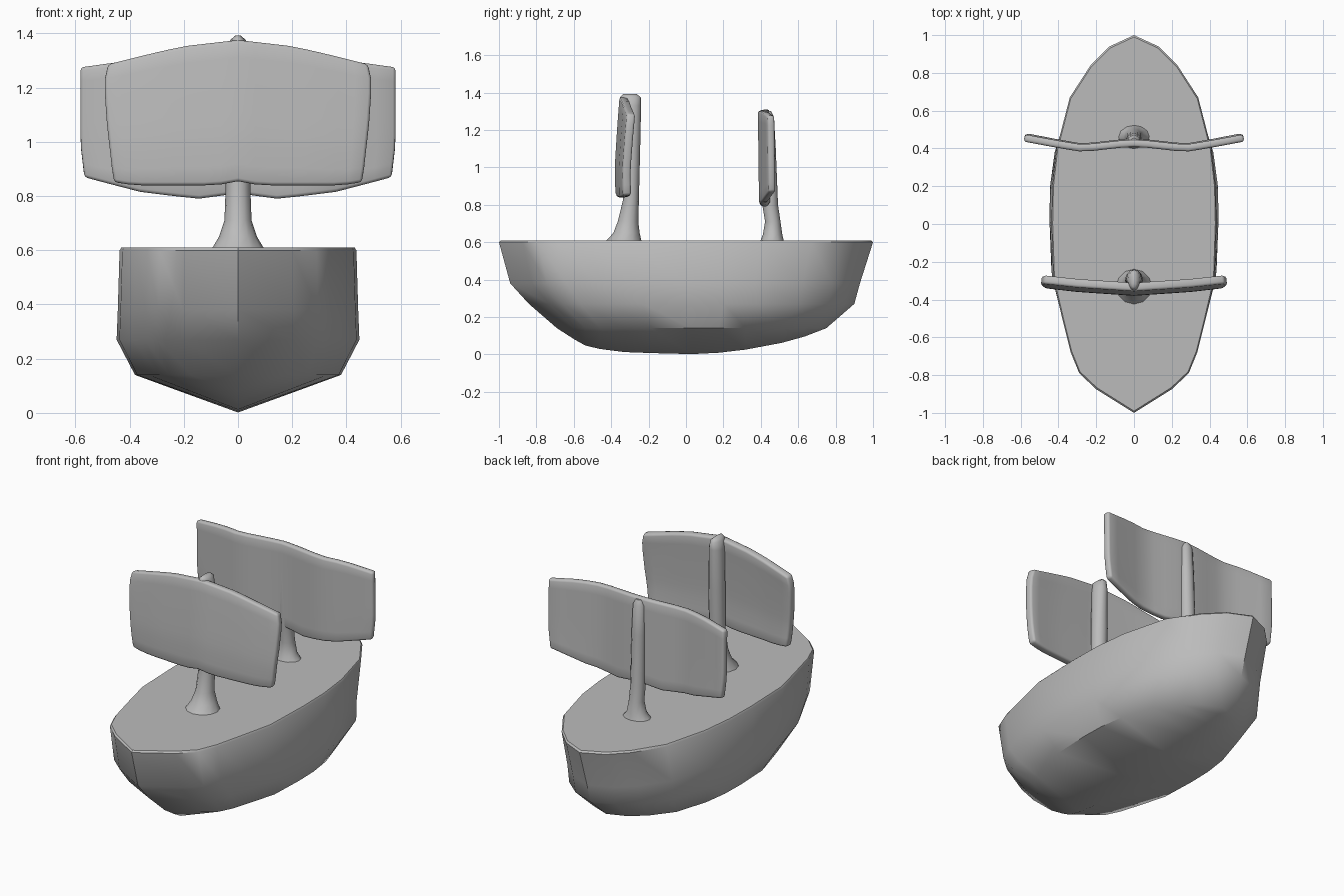
import bpy, bmesh, math

cube = bpy.data.objects.get("Cube")
if cube:
    bpy.data.objects.remove(cube, do_unlink=True)

grey = bpy.data.materials.new("plain grey")
grey.use_nodes = True
grey.diffuse_color = (0.5, 0.5, 0.5, 1)
grey.node_tree.nodes["Principled BSDF"].inputs["Base Color"].default_value = (0.5, 0.5, 0.5, 1)


def interp(points, x):
    """Linear interpolation through sorted (x, value) points."""
    if x <= points[0][0]:
        return points[0][1]
    for (x0, v0), (x1, v1) in zip(points, points[1:]):
        if x <= x1:
            return v0 + (v1 - v0) * (x - x0) / (x1 - x0)
    return points[-1][1]


def finish(name, bm, angle, thickness=0):
    bmesh.ops.recalc_face_normals(bm, faces=bm.faces)
    mesh = bpy.data.meshes.new(name)
    bm.to_mesh(mesh)
    bm.free()
    mesh.materials.append(grey)
    obj = bpy.data.objects.new(name, mesh)
    bpy.context.scene.collection.objects.link(obj)
    bpy.ops.object.select_all(action="DESELECT")
    obj.select_set(True)
    bpy.context.view_layer.objects.active = obj
    if thickness:
        solid = obj.modifiers.new("Thickness", "SOLIDIFY")
        solid.thickness, solid.offset = thickness, 0
        bevel = obj.modifiers.new("Soft rim", "BEVEL")
        bevel.width, bevel.segments = 0.012, 2
        bevel.limit_method, bevel.angle_limit = "ANGLE", math.radians(50)
        for modifier in ("Thickness", "Soft rim"):
            bpy.ops.object.modifier_apply(modifier=modifier)
    bpy.ops.object.shade_smooth_by_angle(angle=math.radians(angle))
    return obj


def bridge(bm, a, b):
    for i in range(len(a)):
        j = (i + 1) % len(a)
        bm.faces.new((a[i], a[j], b[j], b[i]))


# Hull: waterline rings over a V-shaped keel
outline = [(-1, 0), (-0.875, 0.2), (-0.79, 0.29), (-0.68, 0.335), (-0.5, 0.38),
           (-0.3, 0.427), (0, 0.437), (0.2, 0.433), (0.4, 0.41), (0.67, 0.34),
           (0.84, 0.23), (0.94, 0.13), (1, 0)]
keel = [(-0.69, 0.14), (-0.55, 0.05), (-0.4, 0.015), (0, 0), (0.2, 0.01),
        (0.43, 0.04), (0.62, 0.09), (0.75, 0.14)]
# height, bow y, stern y, width factor
waterlines = [(0.61, -0.99, 0.99, 0.985), (0.6, -1, 1, 1), (0.38, -0.94, 0.93, 1.015),
              (0.27, -0.84, 0.9, 1.025), (0.14, -0.69, 0.75, 0.87)]
bm = bmesh.new()
rings = []
for z, bow, stern, wide in waterlines:
    pts = [(w * wide, bow + (y + 1) / 2 * (stern - bow)) for y, w in outline]
    pts += [(-x, y) for x, y in pts[-2:0:-1]]
    rings.append([bm.verts.new((x, y, z)) for x, y in pts])
for a, b in zip(rings, rings[1:]):
    bridge(bm, a, b)
bm.faces.new(rings[0])
low, n = rings[-1], len(outline)
spine = [low[0]] + [bm.verts.new((0, v.co.y, interp(keel, v.co.y))) for v in low[1:n - 1]] + [low[n - 1]]
for side in (low[:n], [low[0]] + low[:n - 2:-1]):
    for i in range(n - 1):
        quad = [side[i], side[i + 1], spine[i + 1], spine[i]]
        bm.faces.new(list(dict.fromkeys(quad)))
finish("hull", bm, 42)


# Masts: lofted oval rings of (height, centre y, x radius, y radius)
def mast(name, sections):
    bm = bmesh.new()
    rings = []
    for z, cy, rx, ry in sections:
        turns = [k * math.tau / 12 for k in range(12)]
        rings.append([bm.verts.new((rx * math.cos(t), cy + ry * math.sin(t), z)) for t in turns])
    for a, b in zip(rings, rings[1:]):
        bridge(bm, a, b)
    bm.faces.new(rings[0])
    bm.faces.new(rings[-1])
    finish(name, bm, 60)


mast("front_mast", [(0.6, -0.335, 0.1, 0.098), (0.65, -0.318, 0.07, 0.07),
                    (0.71, -0.31, 0.05, 0.055), (0.82, -0.295, 0.046, 0.043),
                    (1.1, -0.29, 0.046, 0.045), (1.33, -0.29, 0.04, 0.05),
                    (1.375, -0.297, 0.03, 0.055), (1.392, -0.3, 0.01, 0.035)])
mast("rear_mast", [(0.6, 0.46, 0.09, 0.065), (0.64, 0.463, 0.055, 0.052),
                   (0.71, 0.464, 0.042, 0.041), (0.8, 0.45, 0.042, 0.042),
                   (1.1, 0.445, 0.04, 0.035), (1.27, 0.44, 0.035, 0.03),
                   (1.3, 0.435, 0.02, 0.02)])


# Sails: bowed sheets following top, bottom and plan curves in |x|
def sail(name, half, top, bottom, plan, lean, taper, thickness):
    bm = bmesh.new()
    cols, rows = 16, 8
    grid = []
    for c in range(cols + 1):
        u = 2 * c / cols - 1
        x = abs(u) * half
        lo, hi = interp(bottom, x), interp(top, x)
        column = []
        for r in range(rows + 1):
            v = r / rows
            px = u * half * (1 - (1 - interp(taper, v)) * u * u)
            column.append(bm.verts.new((px, interp(plan, x) + interp(lean, v), lo + v * (hi - lo))))
        grid.append(column)
    for a, b in zip(grid, grid[1:]):
        for r in range(rows):
            bm.faces.new((a[r], b[r], b[r + 1], a[r + 1]))
    finish(name, bm, 50, thickness)


sail("front_sail", 0.49,
     top=[(0, 1.375), (0.2, 1.352), (0.3, 1.33), (0.49, 1.285)],
     bottom=[(0, 0.855), (0.08, 0.84), (0.4, 0.84), (0.49, 0.852)],
     plan=[(0, -0.345), (0.15, -0.335), (0.3, -0.325), (0.49, -0.305)],
     lean=[(0, -0.01), (0.3, -0.013), (0.7, 0), (1, 0.012)],
     taper=[(0, 0.93), (0.1, 0.945), (0.5, 0.985), (0.75, 1), (0.95, 1), (1, 0.975)],
     thickness=0.045)
sail("rear_sail", 0.58,
     top=[(0, 1.31), (0.2, 1.305), (0.4, 1.3), (0.58, 1.275)],
     bottom=[(0, 0.81), (0.15, 0.79), (0.36, 0.815), (0.58, 0.87)],
     plan=[(0, 0.43), (0.08, 0.425), (0.27, 0.403), (0.42, 0.428), (0.58, 0.458)],
     lean=[(0, 0.003), (0.5, 0), (1, -0.003)],
     taper=[(0, 0.975), (0.3, 1), (1, 1)],
     thickness=0.038)
